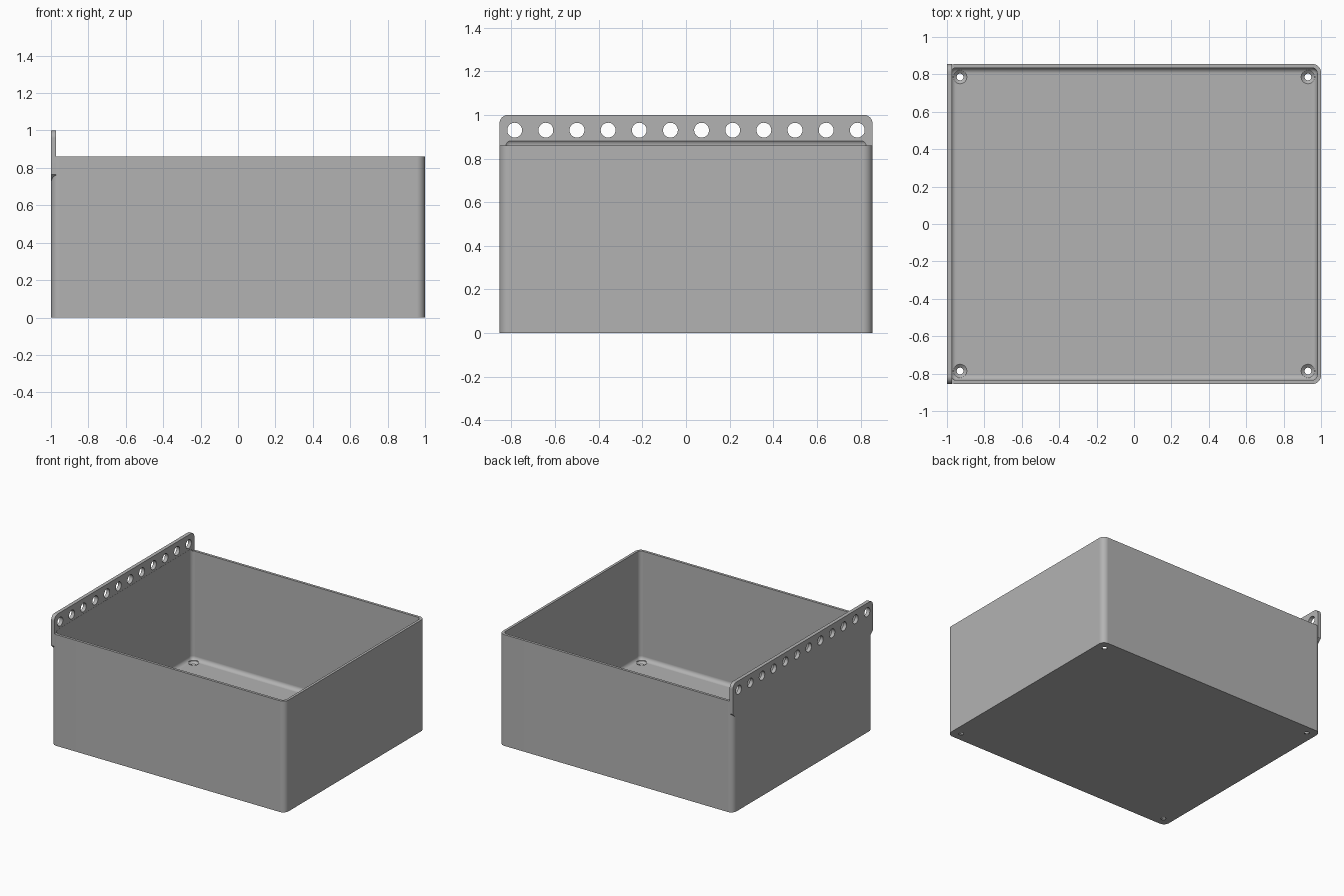
import bpy, bmesh
from math import radians, sin, cos, pi
from mathutils import Matrix, Vector

cube = bpy.data.objects.get("Cube")
if cube:
    bpy.data.objects.remove(cube, do_unlink=True)

W, D, H = 1.0, 0.855, 0.86      # half width, half depth, wall height
WALL, FLOOR = 0.02, 0.02
RAIL_T, RAIL_TOP = 0.028, 1.0
R_OUT, R_IN = 0.045, 0.03

grey = bpy.data.materials.new("plain grey")
grey.use_nodes = True
grey.diffuse_color = (0.45, 0.45, 0.45, 1)
grey.node_tree.nodes["Principled BSDF"].inputs["Base Color"].default_value = grey.diffuse_color


def make(name, bm):
    bmesh.ops.recalc_face_normals(bm, faces=bm.faces)
    me = bpy.data.meshes.new(name)
    bm.to_mesh(me)
    bm.free()
    me.materials.append(grey)
    ob = bpy.data.objects.new(name, me)
    bpy.context.collection.objects.link(ob)
    return ob


def block(name, lo, hi, radius, upright_only):
    """Box between two corners with rounded edges."""
    lo, hi = Vector(lo), Vector(hi)
    bm = bmesh.new()
    bmesh.ops.create_cube(bm, size=1)
    bmesh.ops.transform(bm, verts=bm.verts,
                        matrix=Matrix.Translation((lo + hi) / 2) @ Matrix.Diagonal(hi - lo).to_4x4())
    edges = [e for e in bm.edges if not upright_only
             or abs(e.verts[0].co.z - e.verts[1].co.z) > 0.1]
    bmesh.ops.bevel(bm, geom=edges, offset=radius, segments=8, profile=0.5, affect='EDGES')
    return make(name, bm)


def add_cone(bm, r1, r2, depth, matrix):
    bmesh.ops.create_cone(bm, cap_ends=True, segments=32, radius1=r1, radius2=r2,
                          depth=depth, matrix=matrix)


def combine(target, tool, operation):
    """Boolean the tool into the target, then drop the tool."""
    tool.hide_render = True
    mod = target.modifiers.new("combine", 'BOOLEAN')
    mod.operation, mod.solver, mod.object = operation, 'EXACT', tool
    bpy.context.view_layer.objects.active = target
    bpy.ops.object.modifier_apply(modifier=mod.name)
    bpy.data.objects.remove(tool, do_unlink=True)


# Bin body
body = block("storage_bin", (-W, -D, 0), (W, D, H), R_OUT, True)

# Hanging rail: rounded top corners, chamfered lower ends
half = [(D - R_OUT, 0.72), (D, 0.72 + R_OUT)]
half += [(D - 0.04 + 0.04 * cos(a), RAIL_TOP - 0.04 + 0.04 * sin(a))
         for a in (i * pi / 16 for i in range(9))]
outline = half + [(-y, z) for y, z in reversed(half)]
bm = bmesh.new()
face = bm.faces.new([bm.verts.new((-W, y, z)) for y, z in outline])
ext = bmesh.ops.extrude_face_region(bm, geom=[face])["geom"]
bmesh.ops.translate(bm, vec=(RAIL_T, 0, 0),
                    verts=[g for g in ext if isinstance(g, bmesh.types.BMVert)])
combine(body, make("hanging_rail", bm), 'UNION')

# Rounded cavity, which also coves the foot of the rail
cavity = block("cavity_cutter", (-W + WALL, -D + WALL, FLOOR),
               (W - WALL, D - WALL, 0.89), R_IN, False)
combine(body, cavity, 'DIFFERENCE')

# Row of hanging holes through the rail
bm = bmesh.new()
for i in range(12):
    add_cone(bm, 0.034, 0.034, 0.1, Matrix.Translation((-W, -0.785 + i * 1.57 / 11, 0.93))
             @ Matrix.Rotation(radians(90), 4, 'Y'))
combine(body, make("rail_hole_cutter", bm), 'DIFFERENCE')

# Countersunk screw holes in the floor corners
for r1, r2, z, depth in ((0.018, 0.018, 0, 0.1), (0.018, 0.037, 0.0125, 0.016),
                         (0.037, 0.037, 0.04, 0.04)):
    bm = bmesh.new()
    for sx in (-1, 1):
        for sy in (-1, 1):
            add_cone(bm, r1, r2, depth, Matrix.Translation((sx * 0.93, sy * 0.786, z)))
    combine(body, make("screw_hole_cutter", bm), 'DIFFERENCE')

# Smooth fillets, flat walls
bpy.ops.object.select_all(action='DESELECT')
body.select_set(True)
bpy.context.view_layer.objects.active = body
bpy.ops.object.shade_smooth_by_angle(angle=radians(30))
weighted = body.modifiers.new("flat walls", 'WEIGHTED_NORMAL')
weighted.keep_sharp = True
